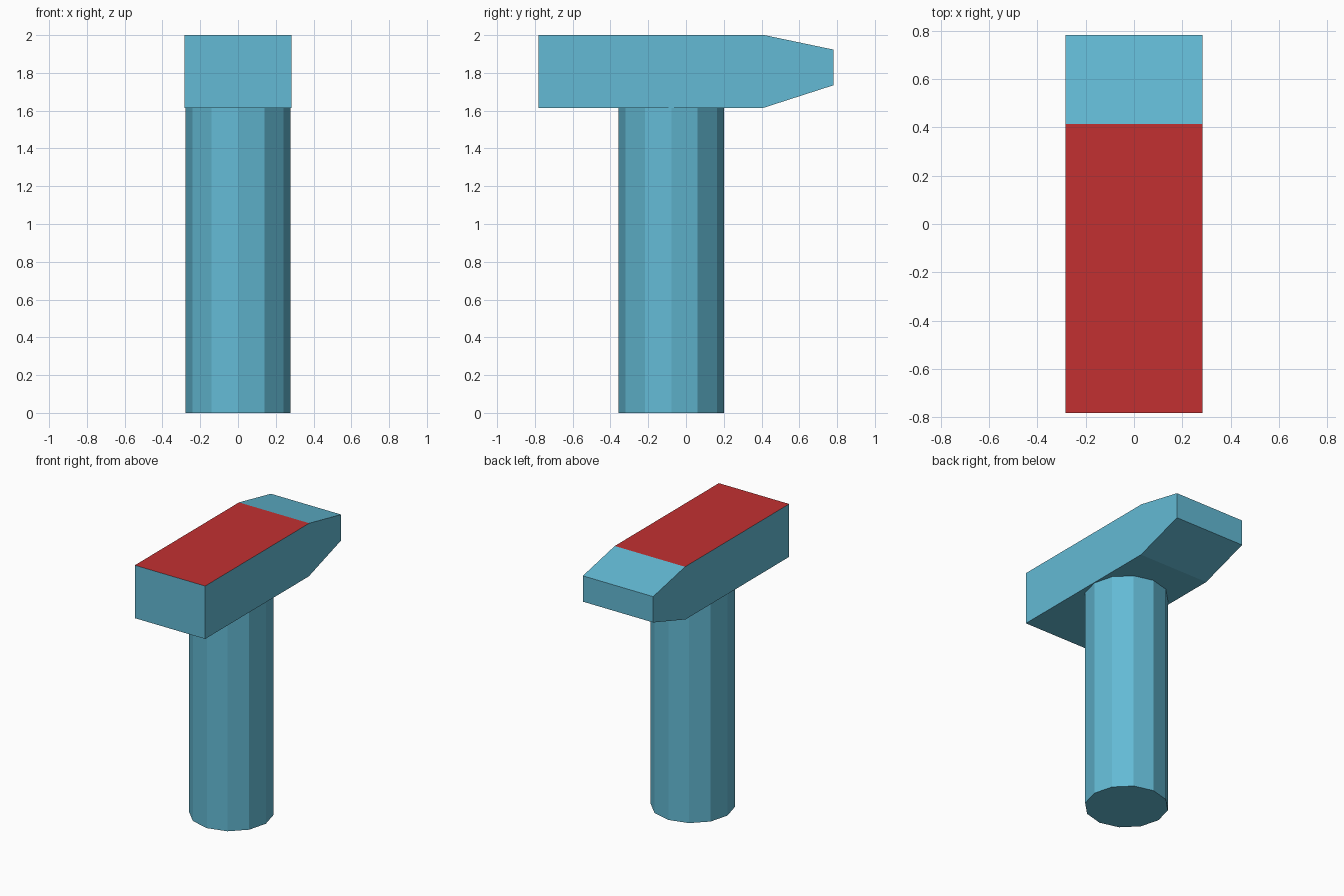
import bpy, bmesh
from mathutils import Matrix

if "Cube" in bpy.data.objects:
    bpy.data.objects.remove(bpy.data.objects["Cube"])


def flat_material(name, rgb):
    mat = bpy.data.materials.new(name)
    mat.diffuse_color = (*rgb, 1.0)
    mat.use_nodes = True
    mat.node_tree.nodes["Principled BSDF"].inputs["Base Color"].default_value = mat.diffuse_color
    return mat


def add_object(name, bm, materials):
    bmesh.ops.recalc_face_normals(bm, faces=bm.faces)
    mesh = bpy.data.meshes.new(name)
    bm.to_mesh(mesh)
    bm.free()
    for mat in materials:
        mesh.materials.append(mat)
    obj = bpy.data.objects.new(name, mesh)
    bpy.context.collection.objects.link(obj)
    return obj


blue = flat_material("light blue", (0.125, 0.49, 0.66))
red = flat_material("red", (0.54, 0.03, 0.031))

# Handle: twelve-sided column, slightly behind the middle of the head
HANDLE_H = 1.615
bm = bmesh.new()
bmesh.ops.create_cone(bm, cap_ends=True, segments=12, radius1=0.279, radius2=0.279,
                      depth=HANDLE_H,
                      matrix=Matrix.Translation((0, -0.078, HANDLE_H / 2)))
add_object("handle", bm, [blue])

# Head: side profile (y, z) with a tapered back end, extruded across x
HALF_W = 0.283
profile = [(-0.782, 1.615), (0.41, 1.615), (0.782, 1.735),
           (0.782, 1.923), (0.415, 2.0), (-0.782, 2.0)]
bm = bmesh.new()
side = bm.faces.new([bm.verts.new((-HALF_W, y, z)) for y, z in profile])
ext = bmesh.ops.extrude_face_region(bm, geom=[side], use_keep_orig=True)
moved = [v for v in ext["geom"] if isinstance(v, bmesh.types.BMVert)]
bmesh.ops.translate(bm, verts=moved, vec=(2 * HALF_W, 0, 0))
bmesh.ops.recalc_face_normals(bm, faces=bm.faces)

# Red paint on the flat top only
for f in bm.faces:
    f.material_index = 1 if f.normal.z > 0.99 else 0
add_object("head", bm, [blue, red])
